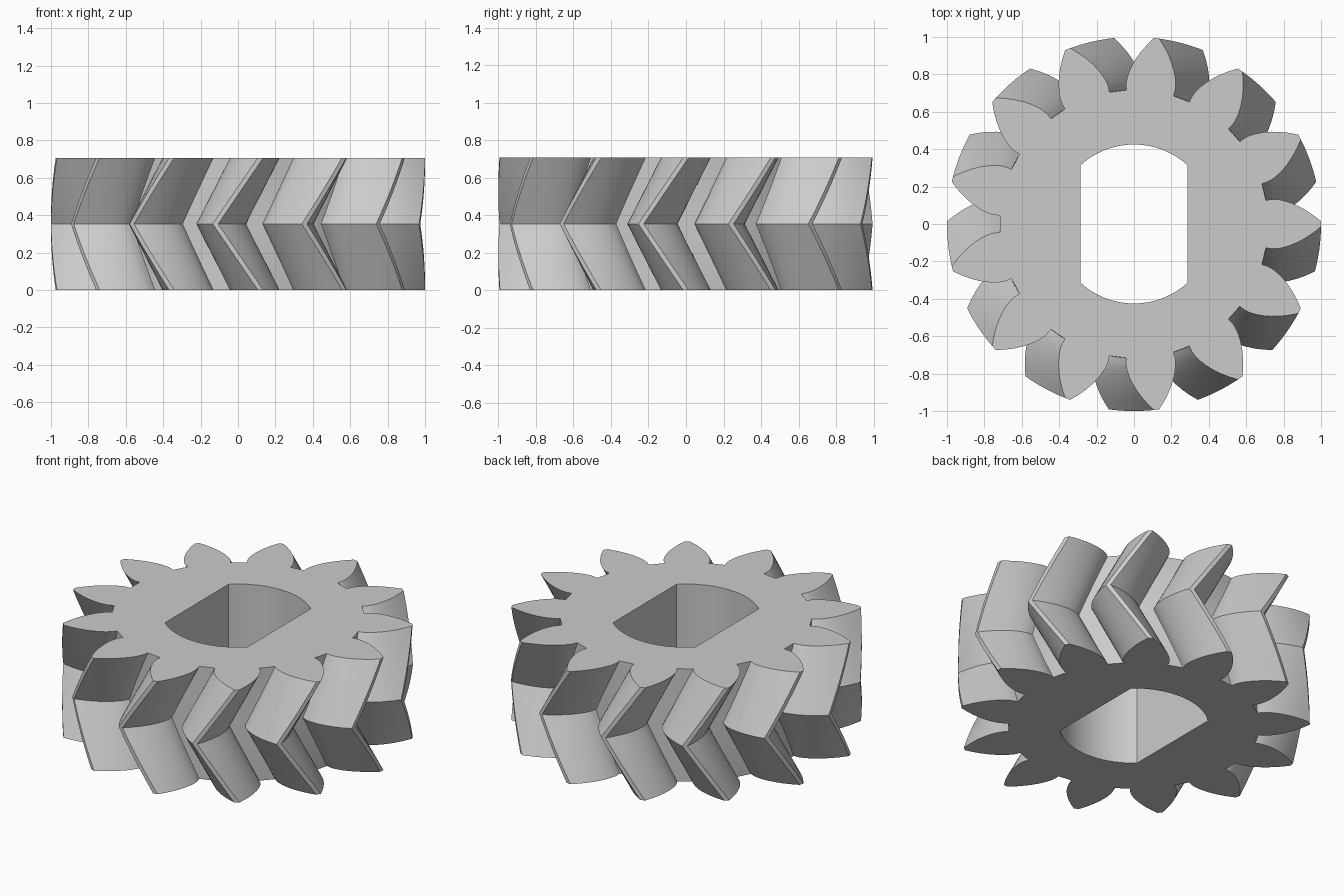
import bpy, bmesh
from math import pi, cos, sin, tan, acos, sqrt, radians

if "Cube" in bpy.data.objects:
    bpy.data.objects.remove(bpy.data.objects["Cube"])

TEETH = 13
HEIGHT = 0.707
TIP_R, ROOT_R = 1.0, 0.717
PITCH_R = TIP_R * TEETH / (TEETH + 2)
PRESSURE = radians(30.5)
BASE_R = PITCH_R * cos(PRESSURE)
BORE_R, BORE_FLAT = 0.425, 0.286
FLANK_STEPS, SLICES = 8, 8
PITCH = 2 * pi / TEETH


def involute(angle):
    return tan(angle) - angle


def half_angle(r):
    """Half the angular thickness of a tooth at radius r."""
    a = acos(min(1, BASE_R / max(r, BASE_R)))
    return PITCH / 4 + involute(PRESSURE) - involute(a)


def gear_outline():
    """Polar outline: radial foot, involute flank, narrow tip land, mirrored per tooth."""
    radii = [ROOT_R] + [BASE_R + (TIP_R - BASE_R) * (i / FLANK_STEPS) ** 1.3
                        for i in range(FLANK_STEPS + 1)]
    side = [(r, half_angle(r)) for r in radii]
    tooth = [(r, -a) for r, a in side] + [(r, a) for r, a in reversed(side)]
    return [(r, a + k * PITCH) for k in range(TEETH) for r, a in tooth]


def bore_outline():
    """Round hole with a flat on each side."""
    half = acos(sqrt(1 - (BORE_FLAT / BORE_R) ** 2))
    steps = 24
    arc = [pi / 2 - half + 2 * half * i / steps for i in range(steps + 1)]
    return [(BORE_R, a + turn) for turn in (0, pi) for a in arc]


def add_ring(bm, outline, z, twist=0):
    verts = [bm.verts.new((r * cos(a + twist), r * sin(a + twist), z)) for r, a in outline]
    return verts


def bridge(bm, low, high):
    n = len(low)
    for i in range(n):
        j = (i + 1) % n
        bm.faces.new((low[i], low[j], high[j], high[i]))


bm = bmesh.new()

# Herringbone teeth: twist half a pitch to mid height, then back
outer = []
for s in range(2 * SLICES + 1):
    t = s / (2 * SLICES)
    twist = -PITCH / 2 * (1 - abs(2 * t - 1))
    outer.append(add_ring(bm, gear_outline(), HEIGHT * t, twist))
for low, high in zip(outer, outer[1:]):
    bridge(bm, low, high)

# Bore walls
bore = [add_ring(bm, bore_outline(), z) for z in (0, HEIGHT)]
bridge(bm, bore[0], bore[1])

# Flat end faces around the bore
for z in (0, HEIGHT):
    rim = [e for e in bm.edges if e.is_boundary
           and all(abs(v.co.z - z) < 1e-5 for v in e.verts)]
    bmesh.ops.triangle_fill(bm, edges=rim, use_beauty=True, normal=(0, 0, 1))
bmesh.ops.recalc_face_normals(bm, faces=bm.faces)

mesh = bpy.data.meshes.new("herringbone_gear")
bm.to_mesh(mesh)
bm.free()
gear = bpy.data.objects.new("herringbone_gear", mesh)
bpy.context.collection.objects.link(gear)

# Plain grey material
grey = bpy.data.materials.new("light_grey")
grey.use_nodes = True
colour = (0.6, 0.6, 0.6, 1)
grey.diffuse_color = colour
grey.node_tree.nodes["Principled BSDF"].inputs["Base Color"].default_value = colour
mesh.materials.append(grey)

# Smooth flanks, sharp edges kept
bpy.ops.object.select_all(action="DESELECT")
gear.select_set(True)
bpy.context.view_layer.objects.active = gear
bpy.ops.object.shade_smooth_by_angle(angle=radians(25))
